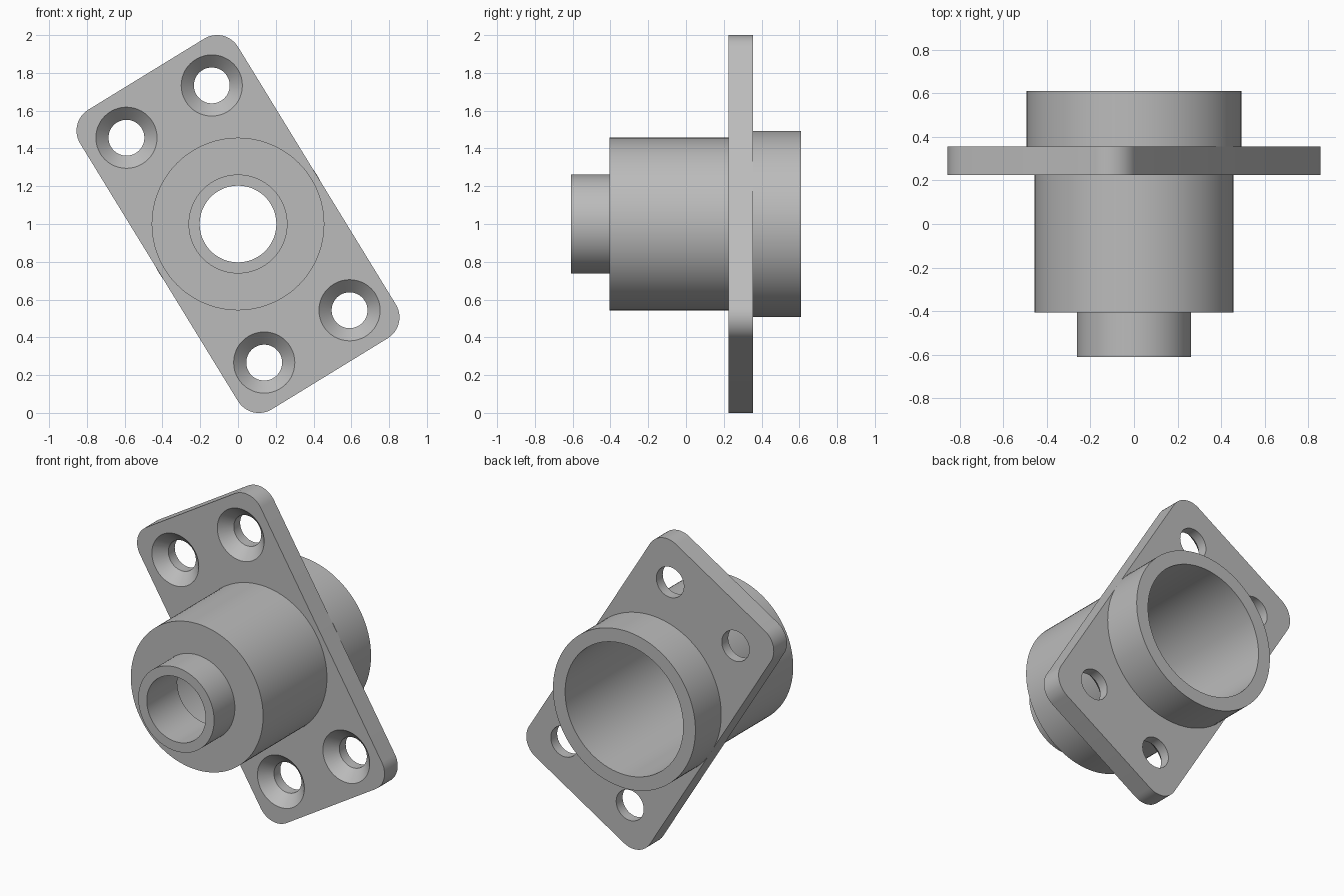
import bpy, bmesh, math
from mathutils import Matrix, Vector

cube = bpy.data.objects.get("Cube")
if cube:
    bpy.data.objects.remove(cube, do_unlink=True)

grey = bpy.data.materials.new("plain grey")
grey.use_nodes = True
colour = (0.5, 0.5, 0.5, 1)
grey.diffuse_color = colour
grey.node_tree.nodes["Principled BSDF"].inputs["Base Color"].default_value = colour

CENTRE = Vector((0, 0, 1))
TILT = Matrix.Translation(CENTRE) @ Matrix.Rotation(math.radians(-31.5), 4, 'Y')
PLATE_FRONT, PLATE_BACK = 0.225, 0.355


def lathe(bm, profile, centre, steps):
    """Spin a closed (radius, y) profile about the y axis through centre."""
    verts = [bm.verts.new((centre.x + r, y, centre.z)) for r, y in profile]
    edges = [bm.edges.new((v, verts[(i + 1) % len(verts)])) for i, v in enumerate(verts)]
    bmesh.ops.spin(bm, geom=verts + edges, cent=centre, axis=(0, 1, 0),
                   angle=math.tau, steps=steps, use_merge=False)
    bmesh.ops.remove_doubles(bm, verts=bm.verts[:], dist=1e-5)
    bmesh.ops.dissolve_degenerate(bm, dist=1e-6, edges=bm.edges[:])


def make_object(name, bm):
    bmesh.ops.recalc_face_normals(bm, faces=bm.faces[:])
    mesh = bpy.data.meshes.new(name)
    bm.to_mesh(mesh)
    bm.free()
    mesh.materials.append(grey)
    obj = bpy.data.objects.new(name, mesh)
    bpy.context.collection.objects.link(obj)
    return obj


def smooth(obj):
    bpy.ops.object.select_all(action='DESELECT')
    obj.select_set(True)
    bpy.context.view_layer.objects.active = obj
    bpy.ops.object.shade_smooth_by_angle(angle=math.radians(25))


# Hollow stepped barrel: nose, main sleeve, rear collar and two bores
bm = bmesh.new()
lathe(bm, [(0.203, -0.61), (0.262, -0.61), (0.262, -0.405), (0.457, -0.405),
           (0.457, PLATE_BACK), (0.492, PLATE_BACK), (0.492, 0.61),
           (0.408, 0.61), (0.408, -0.31), (0.203, -0.31)], CENTRE, 96)
barrel = make_object("barrel", bm)
smooth(barrel)

# Rounded flange plate, tilted about the barrel axis
bm = bmesh.new()
bmesh.ops.create_cube(bm, size=1)
bmesh.ops.scale(bm, vec=(0.98, PLATE_BACK - PLATE_FRONT, 1.86), verts=bm.verts[:])
bmesh.ops.translate(bm, vec=(0, (PLATE_FRONT + PLATE_BACK) / 2, 0), verts=bm.verts[:])
corners = [e for e in bm.edges if abs(e.verts[0].co.y - e.verts[1].co.y) > 0.01]
bmesh.ops.bevel(bm, geom=corners, offset=0.13, segments=12, profile=0.5, affect='EDGES')
bmesh.ops.transform(bm, matrix=TILT, verts=bm.verts[:])
flange = make_object("flange_plate", bm)

# Cutter: barrel opening and four countersunk screw holes
bm = bmesh.new()
lathe(bm, [(0, 0.1), (0.43, 0.1), (0.43, 0.5), (0, 0.5)], CENTRE, 64)
for sx in (-1, 1):
    for sz in (-1, 1):
        hole = TILT @ Vector((0.265 * sx, 0, 0.698 * sz))
        lathe(bm, [(0, 0.2), (0.187, 0.2), (0.095, PLATE_FRONT + 0.067),
                   (0.095, 0.5), (0, 0.5)], hole, 48)
cutter = make_object("hole_cutter", bm)
cutter.hide_render = True

cut = flange.modifiers.new("holes", 'BOOLEAN')
cut.operation = 'DIFFERENCE'
cut.solver = 'EXACT'
cut.object = cutter
bpy.context.view_layer.objects.active = flange
bpy.ops.object.modifier_apply(modifier=cut.name)
bpy.data.objects.remove(cutter, do_unlink=True)
smooth(flange)
